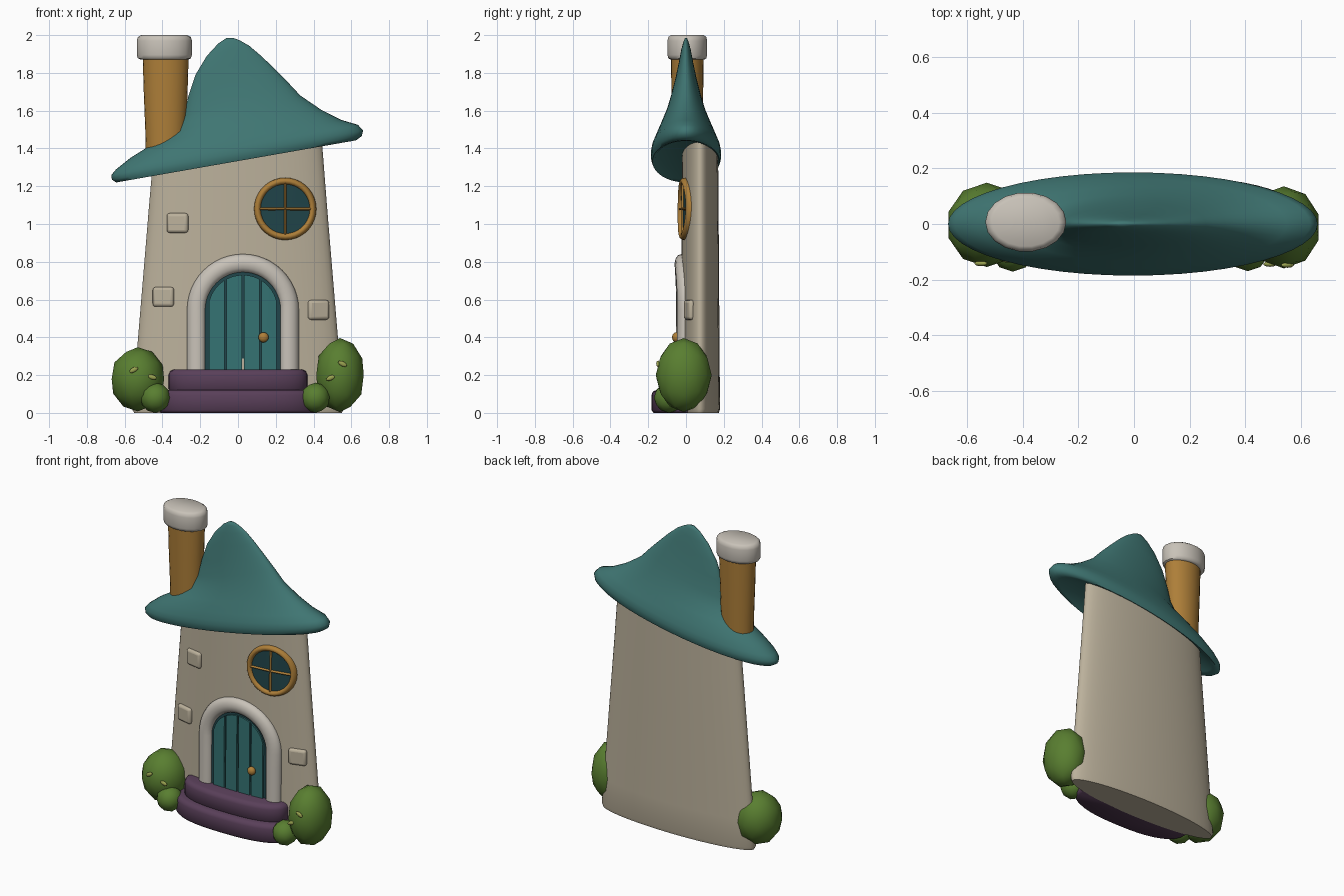
import bpy, math
from math import sin, cos, pi, sqrt
from mathutils import Vector

if "Cube" in bpy.data.objects:
    bpy.data.objects.remove(bpy.data.objects["Cube"])


def material(name, r, g, b):
    m = bpy.data.materials.new(name)
    m.diffuse_color = (r, g, b, 1)
    m.use_nodes = True
    m.node_tree.nodes["Principled BSDF"].inputs["Base Color"].default_value = m.diffuse_color
    return m


ROOF = material("roof_teal", .05, .18, .17)
DOOR = material("door_teal", .035, .17, .17)
DARK = material("dark_teal", .015, .06, .07)
WALL = material("plaster", .50, .44, .33)
TRIM = material("pale_stone", .58, .54, .48)
GOLD = material("ochre", .42, .21, .04)
LEAF = material("leaf_green", .10, .21, .03)
BUD = material("leaf_light", .32, .36, .08)
STEP = material("plum", .10, .05, .10)
CY = .075  # centre of the wall in depth


def wall_rx(z): return .562 - .083 * z
def wall_ry(z): return .105 - .007 * z


def wall_y(x, z):
    return CY - wall_ry(z) * sqrt(max(0, 1 - (x / wall_rx(z)) ** 2))


def finish(ob, mat, angle=45):
    ob.data.materials.append(mat)
    bpy.ops.object.select_all(action='DESELECT')
    ob.select_set(True)
    bpy.context.view_layer.objects.active = ob
    bpy.ops.object.shade_smooth_by_angle(angle=math.radians(angle))
    return ob


def mesh(name, verts, faces, mat, angle=45):
    import bmesh
    me = bpy.data.meshes.new(name)
    me.from_pydata(verts, [], faces)
    bm = bmesh.new()
    bm.from_mesh(me)
    bmesh.ops.recalc_face_normals(bm, faces=bm.faces)
    bm.to_mesh(me)
    bm.free()
    ob = bpy.data.objects.new(name, me)
    bpy.context.collection.objects.link(ob)
    return finish(ob, mat, angle)


def loft(name, rings, mat, closed=False, angle=45):
    n, k = len(rings[0]), len(rings)
    verts = [p for r in rings for p in r]
    faces = [(i * n + j, i * n + (j + 1) % n, (i + 1) % k * n + (j + 1) % n, (i + 1) % k * n + j)
             for i in range(k if closed else k - 1) for j in range(n)]
    if not closed:
        faces += [tuple(range(n)), tuple(range((k - 1) * n, k * n))]
    return mesh(name, verts, faces, mat, angle)


def oval(xl, zl, xr, zr, ry, cy=0, n=48):
    """Tilted ellipse given by its left and right end points."""
    ring = []
    for i in range(n):
        a = 2 * pi * i / n
        t = (1 + cos(a)) / 2
        ring.append((xl + (xr - xl) * t, cy + ry * sin(a), zl + (zr - zl) * t))
    return ring


def sweep(name, path, w, d, mat, closed=False, n=12):
    """Oval moulding that follows a path of (x, z) across the curved wall."""
    rings, k = [], len(path)
    for i, (x, z) in enumerate(path):
        a = path[(i - 1) % k] if closed or i else path[0]
        b = path[(i + 1) % k] if closed or i < k - 1 else path[-1]
        t = Vector((b[0] - a[0], b[1] - a[1])).normalized()
        ring = []
        for j in range(n):
            q = 2 * pi * j / n
            px, pz = x - t.y * w * cos(q), z + t.x * w * cos(q)
            ring.append((px, wall_y(px, pz) - d * sin(q), pz))
        rings.append(ring)
    return loft(name, rings, mat, closed, 60)


def plate(name, outline, front, mat):
    """Thin panel raised off the curved wall."""
    n = len(outline)
    cx = sum(p[0] for p in outline) / n
    cz = sum(p[1] for p in outline) / n
    verts = [(x, wall_y(x, z) - off, z) for off in (front, -.01) for x, z in outline + [(cx, cz)]]
    faces = []
    for i in range(n):
        j = (i + 1) % n
        faces += [(i, j, n), (n + 1 + j, n + 1 + i, 2 * n + 1), (i, j, n + 1 + j, n + 1 + i)]
    return mesh(name, verts, faces, mat)


def ball(name, loc, size, mat, sub=2, rot=(0, 0, 0)):
    bpy.ops.mesh.primitive_ico_sphere_add(subdivisions=sub, radius=1, location=loc, rotation=rot)
    ob = bpy.context.object
    ob.name, ob.scale = name, size
    return finish(ob, mat, 80)


# tower wall, with a slanted top hidden in the roof
zs = [0, .02, .2, .5, .8, 1.1]
body = [oval(-wall_rx(z) + (.012 if z == 0 else 0), z, wall_rx(z) - (.012 if z == 0 else 0), z,
             wall_ry(z) - (.006 if z == 0 else 0), CY) for z in zs]
body.append(oval(-.455, 1.28, .443, 1.455, .095, CY))
loft("tower_wall", body, WALL)

# crooked hat roof: left end, right end, half depth
roof = [(-.48, 1.28, .48, 1.44, .14), (-.60, 1.235, .58, 1.44, .165), (-.645, 1.22, .625, 1.443, .178),
        (-.668, 1.235, .655, 1.465, .185), (-.67, 1.26, .662, 1.495, .186), (-.645, 1.29, .635, 1.525, .18),
        (-.57, 1.35, .55, 1.55, .163), (-.45, 1.425, .44, 1.605, .135), (-.345, 1.48, .33, 1.68, .105),
        (-.288, 1.57, .26, 1.755, .08), (-.262, 1.68, .19, 1.825, .058), (-.225, 1.79, .125, 1.888, .04),
        (-.165, 1.89, .06, 1.943, .026), (-.105, 1.955, .01, 1.972, .014), (-.06, 1.985, -.025, 1.985, .005)]
loft("roof", [oval(*r) for r in roof], ROOF, angle=70)

# chimney shaft and cap
shaft = [(.104, .078, 1.34), (.108, .08, 1.5), (.116, .084, 1.7), (.122, .087, 1.9)]
loft("chimney_shaft", [oval(-.383 - x, z, -.383 + x, z, y, .007, 24) for x, y, z in shaft], GOLD)
cap = [(.125, .09, 1.87), (.14, .102, 1.877), (.146, .107, 1.895), (.146, .107, 1.97),
       (.14, .102, 1.99), (.122, .088, 2.0)]
loft("chimney_cap", [oval(-.39 - x, z, -.39 + x, z, y, .007, 18) for x, y, z in cap], TRIM)

# round window
WX, WZ, WR = .25, 1.08, .147
circle = [(WX + WR * cos(2 * pi * i / 36), WZ + WR * sin(2 * pi * i / 36)) for i in range(36)]
plate("window_glass", circle, .008, DARK)
sweep("window_frame", circle, .018, .024, GOLD, True)
line = [-WR + 2 * WR * i / 10 for i in range(11)]
sweep("window_bar_vertical", [(WX, WZ + t) for t in line], .008, .018, GOLD)
sweep("window_bar_horizontal", [(WX + t, WZ) for t in line], .008, .018, GOLD)

# arched doorway: surround, dark backing, four planks, knob
DX, DZ, Z0 = .026, .545, .2


def arch(r, n=24):
    side = [Z0 + (DZ - Z0) * i / 4 for i in range(4)]
    return ([(DX + r, z) for z in side]
            + [(DX + r * cos(pi * i / n), DZ + r * sin(pi * i / n)) for i in range(n + 1)]
            + [(DX - r, z) for z in reversed(side)])


sweep("door_surround", arch(.247), .049, .036, TRIM)
plate("door_backing", arch(.21), .006, DARK)
PR = .185
for i in range(4):
    a, b = -PR + PR / 2 * i + .006, -PR + PR / 2 * (i + 1) - .006
    top = [b + (a - b) * j / 6 for j in range(7)]
    plate(f"door_plank_{i + 1}", [(DX + a, Z0), (DX + b, Z0)]
          + [(DX + x, DZ + sqrt(PR * PR - x * x)) for x in top], .016, DOOR)
ball("door_knob", (.135, wall_y(.135, .4) - .028, .4), (.027, .022, .027), GOLD, 3)


# bowed steps
def bow(w, d, z, n=28):
    pts = []
    for i in range(n + 1):
        c, s = cos(pi * i / n), sin(pi * i / n)
        pts.append((math.copysign(abs(c) ** .8, c) * w, -d * max(s, 0) ** .8, z))
    return pts + [(-w, .035, z), (w, .035, z)]


for name, w, d, z0, z1 in (("lower_step", .42, .183, 0, .122), ("upper_step", .367, .14, .112, .23)):
    prof = [(.012, z0), (0, z0 + .014), (0, z1 - .028), (.008, z1 - .009), (.028, z1)]
    loft(name, [bow(w - i, d - i, z) for i, z in prof], STEP, angle=50)

# stones set into the wall
for i, (x, z) in enumerate([(-.32, 1.005), (-.395, .614), (.426, .545)]):
    slope = (wall_y(x + .03, z) - wall_y(x - .03, z)) / .06
    bpy.ops.mesh.primitive_cube_add(size=1, location=(x, wall_y(x, z), z), rotation=(0, 0, math.atan(slope)))
    ob = bpy.context.object
    ob.name, ob.scale = f"wall_stone_{i + 1}", (.115, .036, .104)
    bpy.ops.object.transform_apply(location=False, rotation=False, scale=True)
    corner = ob.modifiers.new("round", 'BEVEL')
    corner.width, corner.segments = .016, 3
    finish(ob, TRIM if i == 9 else WALL, 60)

# bushes with a few pale leaves
bushes = [("bush_left", (-.53, -.003, .178), (.146, .152, .17)),
          ("bush_right", (.54, -.012, .2), (.132, .148, .196)),
          ("small_bush_left", (-.437, -.09, .08), (.08, .082, .08)),
          ("small_bush_right", (.41, -.09, .08), (.078, .08, .08))]
for name, loc, size in bushes:
    ball(name, loc, size, LEAF)
for i, (b, x, z, turn) in enumerate([(0, -.552, .228, -.5), (0, -.455, .19, .3),
                                     (1, .553, .26, .5), (1, .49, .185, -.4)]):
    _, c, s = bushes[b]
    y = c[1] - s[1] * .97 * sqrt(1 - ((x - c[0]) / s[0]) ** 2 - ((z - c[2]) / s[2]) ** 2)
    ball(f"leaf_{i + 1}", (x, y, z), (.026, .01, .013), BUD, 2, (0, turn, 0))
